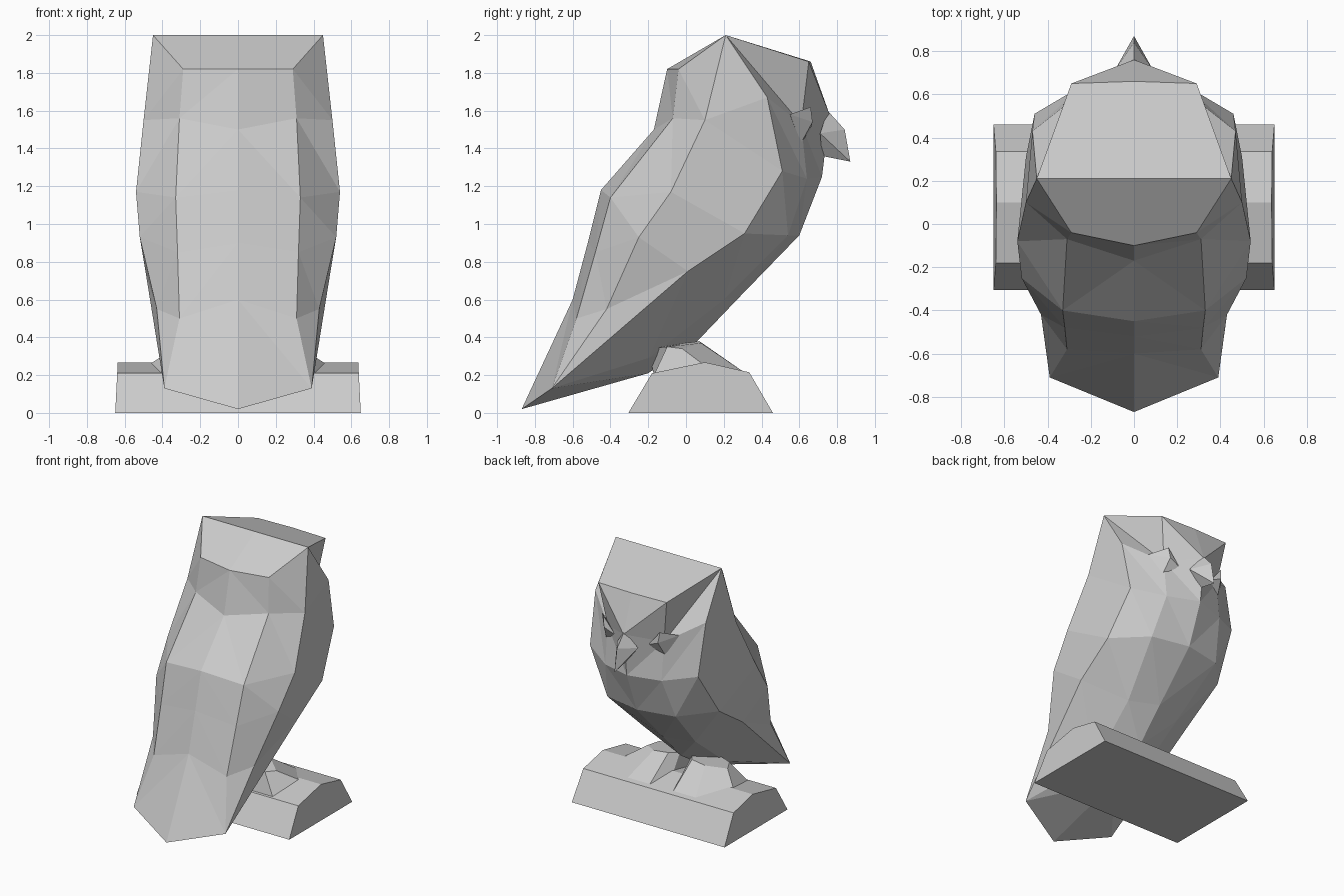
import bpy, bmesh

if "Cube" in bpy.data.objects:
    bpy.data.objects.remove(bpy.data.objects["Cube"])


def build(name, verts, faces, mirror=True):
    """Make a flat-shaded mesh from half-faces, mirrored over x = 0."""
    bm = bmesh.new()
    for side in ((1, -1) if mirror else (1,)):
        for f in faces:
            pts = []
            for i in f:
                p = (verts[i][0] * side, verts[i][1], verts[i][2])
                if p not in pts:
                    pts.append(p)
            if len(pts) > 2:
                bm.faces.new([bm.verts.new(p) for p in pts])
    bmesh.ops.remove_doubles(bm, verts=bm.verts, dist=0.0005)
    bmesh.ops.recalc_face_normals(bm, faces=bm.faces)
    me = bpy.data.meshes.new(name)
    bm.to_mesh(me)
    bm.free()
    ob = bpy.data.objects.new(name, me)
    bpy.context.collection.objects.link(ob)
    return ob


# Body: half rings of back centre, back corner, side, wing edge, breast, front centre
rings = [
    [(0, -.10, 1.82), (.29, -.04, 1.82), (.45, .21, 2), (.45, .21, 2), (.29, .65, 1.86), (0, .66, 1.86)],
    [(0, -.17, 1.50), (.31, -.07, 1.56), (.50, .10, 1.55), (.47, .43, 1.67), (.24, .61, 1.53), (0, .76, 1.58)],
    [(0, -.45, 1.18), (.33, -.40, 1.14), (.54, -.08, 1.17), (.46, .51, 1.28), (.24, .64, 1.24), (0, .72, 1.25)],
    [(0, -.52, .90), (.32, -.48, .85), (.52, -.25, .93), (.50, .31, .95), (.29, .54, .94), (0, .60, .94)],
    [(0, -.60, .60), (.31, -.58, .50), (.43, -.42, .55), (.49, .01, .75), (.22, .20, .60), (0, .28, .61)],
    [(0, -.87, .02), (.39, -.71, .13), (.39, -.71, .13), (.39, -.71, .13), (.19, -.20, .29), (0, .06, .38)],
]
n = 6
verts = [p for r in rings for p in r]
faces = []
for r in range(len(rings) - 1):
    for c in range(n - 1):
        a, b, d, e = r * n + c, r * n + c + 1, (r + 1) * n + c + 1, (r + 1) * n + c
        faces += [(a, b, d), (a, d, e)]
# crown and tail underside
verts += [(0, .21, 2.0), (0, -.20, .21)]
crown, under = len(verts) - 2, len(verts) - 1
last = (len(rings) - 1) * n
faces += [(0, 1, 2, crown), (2, 4, 5, crown),
          (last, last + 1, under), (last + 1, last + 4, under), (last + 4, last + 5, under)]
build("owl_body", verts, faces)

# Beak
build("beak",
      [(0, .75, 1.60), (0, .84, 1.50), (0, .87, 1.33), (.09, .71, 1.48), (0, .72, 1.36)],
      [(0, 1, 3), (1, 2, 3), (2, 4, 3), (0, 3, 4)])

# Eyes: small slanted pyramids in the sockets
for s, side in ((1, "right"), (-1, "left")):
    build("eye_" + side,
          [(s * .14, .66, 1.50), (s * .24, .66, 1.62), (s * .33, .55, 1.58),
           (s * .25, .61, 1.43), (s * .24, .57, 1.52), (s * .23, .67, 1.54)],
          [(0, 1, 5), (1, 2, 5), (2, 3, 5), (3, 0, 5),
           (0, 1, 4), (1, 2, 4), (2, 3, 4), (3, 0, 4)], mirror=False)

# Perch: bevelled bar extruded along x
profile = [(-.305, 0), (.46, 0), (.335, .215), (.10, .268), (-.18, .21)]
k = len(profile)
pv = [(s * (.65 - .05 * z), y, z) for s in (-1, 1) for y, z in profile]
pf = [tuple(range(k)), tuple(range(k, 2 * k))]
pf += [(i, (i + 1) % k, k + (i + 1) % k, k + i) for i in range(k)]
build("perch", pv, pf, mirror=False)

# Feet: faceted mounds gripping the perch
base = [(.04, -.17), (.42, -.17), (.48, .10), (.30, .33), (.10, .33), (.04, .10)]
top = [(.08, -.20, .34), (.30, -.10, .35), (.34, -.02, .34), (.22, .08, .37), (.10, .07, .38), (.05, .0, .37)]
fv = [(x, y, .25 if y == .10 else .20) for x, y in base] + top
ff = [tuple(range(6)), tuple(range(6, 12))]
ff += [(i, (i + 1) % 6, 6 + (i + 1) % 6, 6 + i) for i in range(6)]
build("feet", fv, ff)
